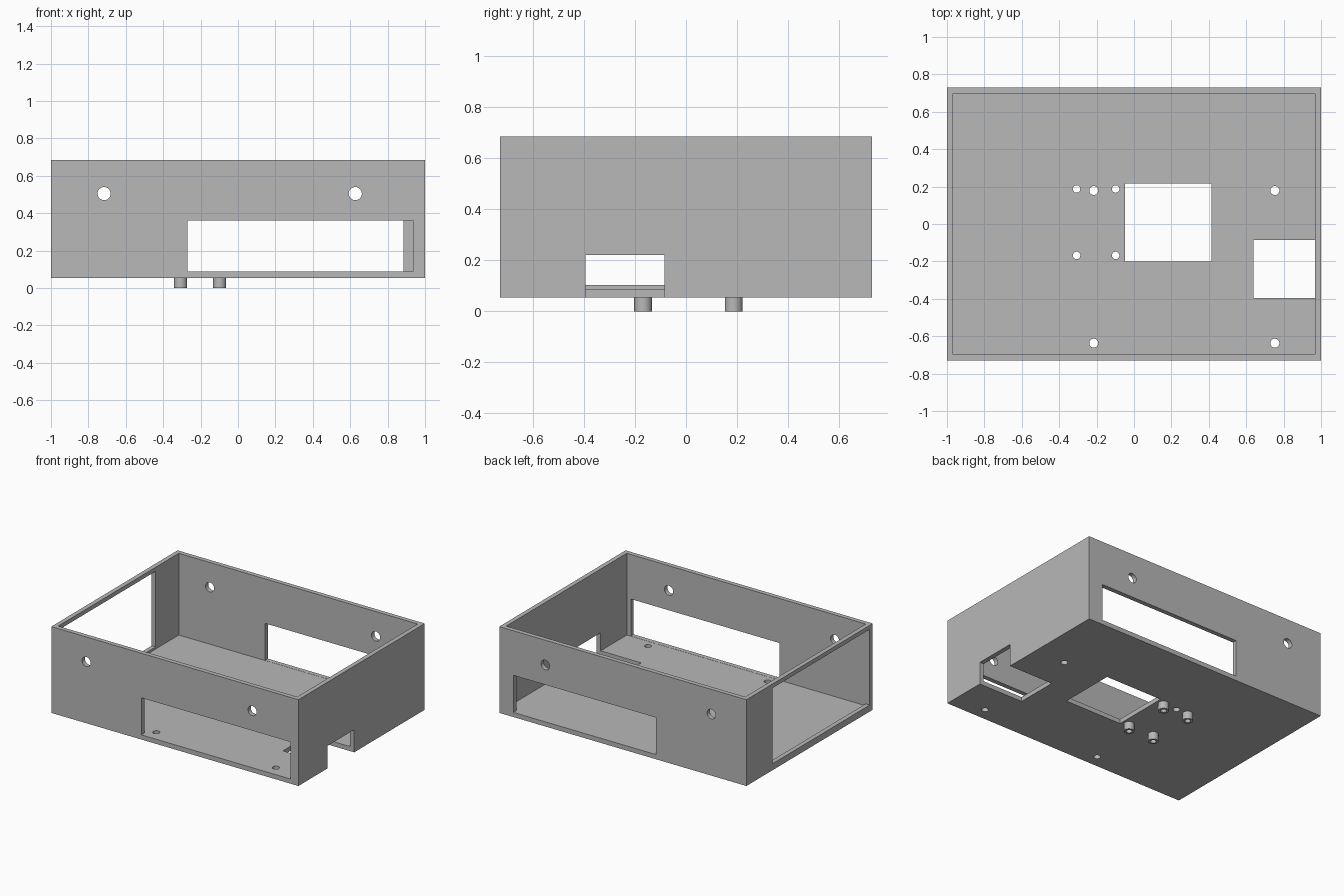
import bpy
import bmesh
from math import pi
from mathutils import Matrix, Vector

cube = bpy.data.objects.get("Cube")
if cube:
    bpy.data.objects.remove(cube, do_unlink=True)

grey = bpy.data.materials.new("plain grey")
grey.use_nodes = True
colour = (0.48, 0.48, 0.48, 1)
grey.diffuse_color = colour
grey.node_tree.nodes["Principled BSDF"].inputs["Base Color"].default_value = colour

BOTTOM, TOP, WALL = 0.055, 0.686, 0.033
HALF_X, HALF_Y = 1.0, 0.73
FLOOR = BOTTOM + WALL


def add_box(bm, low, high):
    low, high = Vector(low), Vector(high)
    size = Matrix.Diagonal((*(high - low), 1))
    bmesh.ops.create_cube(bm, size=1, matrix=Matrix.Translation((low + high) / 2) @ size)


def add_cylinder(bm, centre, radius, depth, along_y=False):
    turn = Matrix.Rotation(pi / 2 if along_y else 0, 4, 'X')
    bmesh.ops.create_cone(bm, cap_ends=True, segments=32, radius1=radius, radius2=radius,
                          depth=depth, matrix=Matrix.Translation(centre) @ turn)


def make_object(name, bm, helper=False):
    mesh = bpy.data.meshes.new(name)
    bm.to_mesh(mesh)
    bm.free()
    mesh.materials.append(grey)
    obj = bpy.data.objects.new(name, mesh)
    bpy.context.collection.objects.link(obj)
    if helper:
        obj.hide_render = True
        obj.hide_set(True)
        obj.display_type = 'WIRE'
    return obj


def cut(obj, cutter):
    mod = obj.modifiers.new(cutter.name, 'BOOLEAN')
    mod.operation = 'DIFFERENCE'
    mod.solver = 'EXACT'
    mod.object = cutter


def smooth_round_parts(obj):
    # Apply the cuts, then smooth only the curved walls
    bpy.ops.object.select_all(action='DESELECT')
    obj.select_set(True)
    bpy.context.view_layer.objects.active = obj
    for mod in list(obj.modifiers):
        bpy.ops.object.modifier_apply(modifier=mod.name)
    bpy.ops.object.shade_smooth_by_angle(angle=pi / 6)


# Hollow inside of the open-topped case
bm = bmesh.new()
add_box(bm, (WALL - HALF_X, WALL - HALF_Y, FLOOR), (HALF_X - WALL, HALF_Y - WALL, 1))
cavity = make_object("cavity_cutter", bm, helper=True)

# Rectangular openings in the walls and floor
bm = bmesh.new()
add_box(bm, (-0.27, -0.8, FLOOR + 0.001), (0.935, -0.66, 0.36))   # front slot
add_box(bm, (-0.27, 0.66, FLOOR + 0.001), (0.885, 0.8, 0.36))     # back slot
add_box(bm, (-1.1, -0.695, 0.103), (-0.94, 0.43, 0.656))          # side window
add_box(bm, (0.64, -0.395, -0.1), (1.1, -0.085, 0.22))            # corner notch
add_box(bm, (-0.047, -0.2, -0.1), (0.415, 0.217, 0.2))            # floor opening
openings = make_object("opening_cutter", bm, helper=True)

# Round holes through the walls, floor and posts
post_spots = [(x, y) for x in (-0.307, -0.098) for y in (-0.168, 0.187)]
bm = bmesh.new()
for x in (-0.716, 0.627):
    add_cylinder(bm, (x, 0, 0.505), 0.035, 2, along_y=True)
for x in (-0.215, 0.753):
    for y in (-0.637, 0.179):
        add_cylinder(bm, (x, y, 0.05), 0.024, 0.2)
for x, y in post_spots:
    add_cylinder(bm, (x, y, 0.05), 0.02, 0.2)
holes = make_object("hole_cutter", bm, helper=True)

# Case shell
bm = bmesh.new()
add_box(bm, (-HALF_X, -HALF_Y, BOTTOM), (HALF_X, HALF_Y, TOP))
case = make_object("case", bm)
for cutter in (cavity, openings, holes):
    cut(case, cutter)
smooth_round_parts(case)

# Hollow mounting posts below the floor
for number, (x, y) in enumerate(post_spots, 1):
    bm = bmesh.new()
    add_cylinder(bm, (x, y, BOTTOM / 2), 0.035, BOTTOM)
    post = make_object(f"mounting_post_{number}", bm)
    cut(post, holes)
    smooth_round_parts(post)

# The cutters have done their work
for cutter in (cavity, openings, holes):
    bpy.data.objects.remove(cutter, do_unlink=True)
